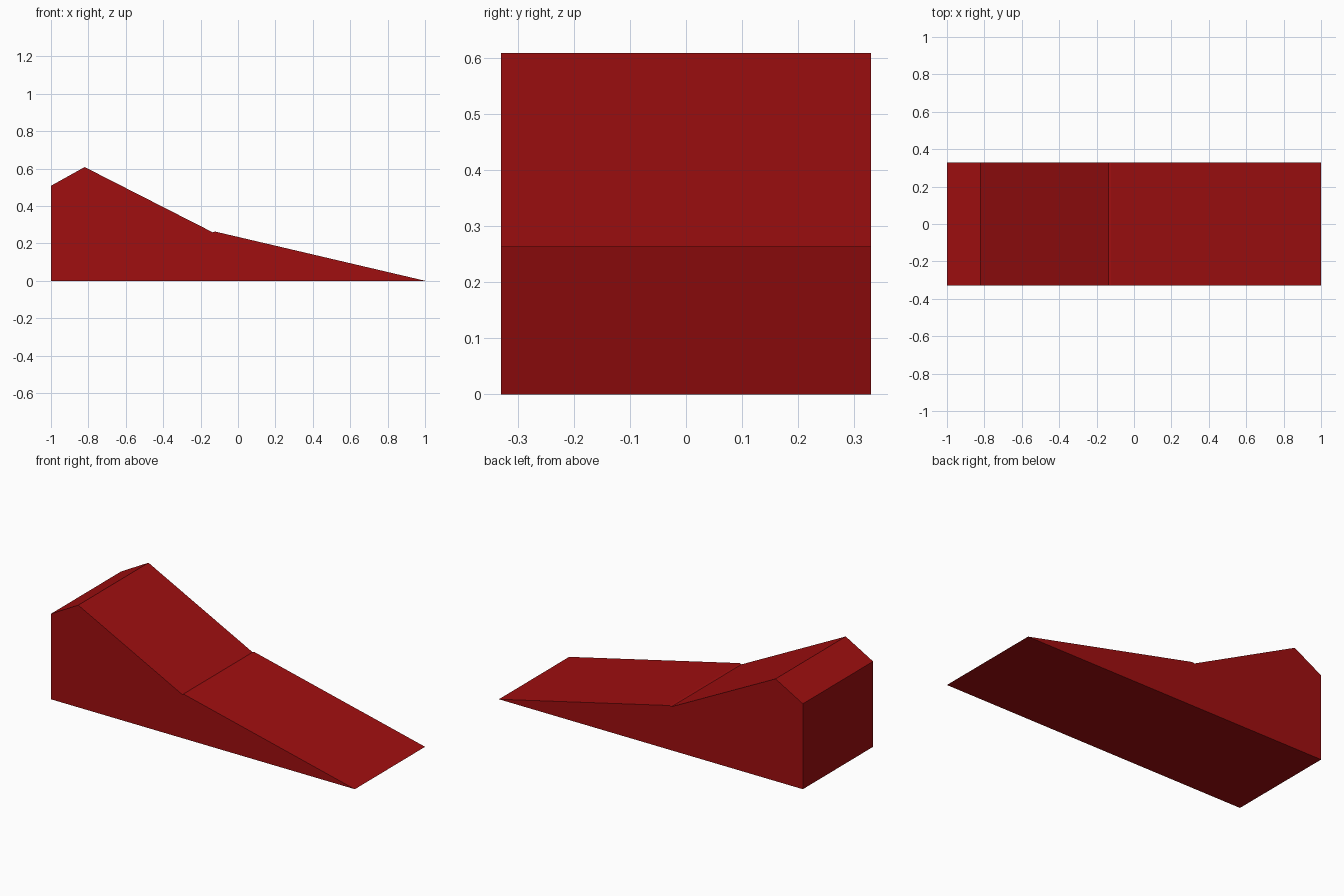
import bpy
import bmesh

default = bpy.data.objects.get("Cube")
if default:
    bpy.data.objects.remove(default, do_unlink=True)

# Deep red paint
red = bpy.data.materials.new("deep_red")
red.use_nodes = True
colour = (0.35, 0.0045, 0.005, 1)
red.diffuse_color = colour
red.node_tree.nodes["Principled BSDF"].inputs["Base Color"].default_value = colour


def extrude_profile(name, profile, half_width, material):
    """Solid made by sweeping an x-z outline along y."""
    bm = bmesh.new()
    face = bm.faces.new([bm.verts.new((x, -half_width, z)) for x, z in profile])
    swept = bmesh.ops.extrude_face_region(bm, geom=[face], use_keep_orig=True)
    moved = [v for v in swept["geom"] if isinstance(v, bmesh.types.BMVert)]
    bmesh.ops.translate(bm, verts=moved, vec=(0, 2 * half_width, 0))
    bmesh.ops.recalc_face_normals(bm, faces=bm.faces)
    mesh = bpy.data.meshes.new(name)
    bm.to_mesh(mesh)
    bm.free()
    mesh.materials.append(material)
    obj = bpy.data.objects.new(name, mesh)
    bpy.context.collection.objects.link(obj)
    return obj


# Ramp outline: tip, small lip, valley, crest, back edge
outline = [(-1, 0), (1, 0), (-0.122, 0.263), (-0.135, 0.259),
           (-0.82, 0.608), (-1, 0.508)]
extrude_profile("ramp_wedge", outline, 0.33, red)
